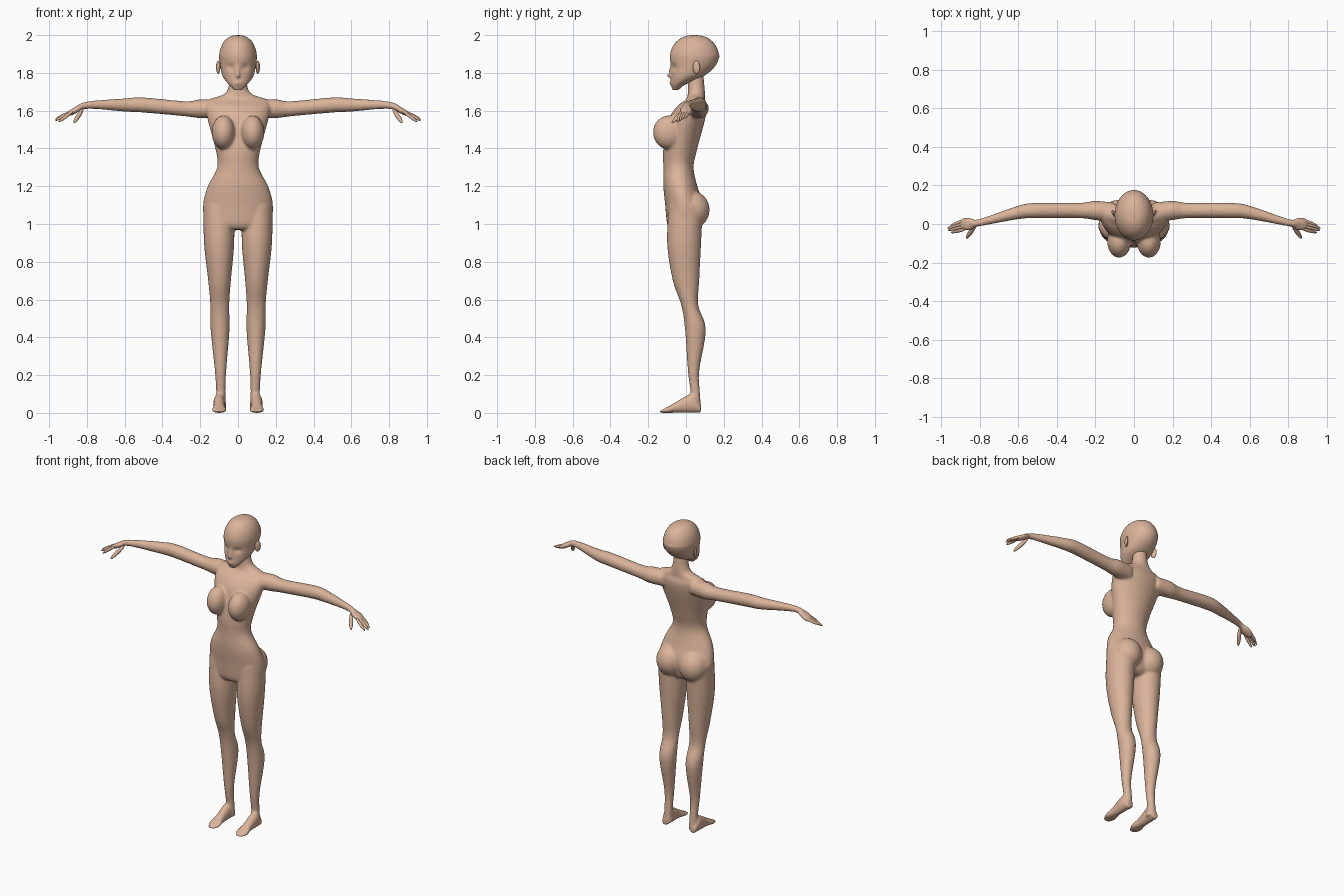
import bpy
import bmesh
import math
from mathutils import Matrix, Vector

if "Cube" in bpy.data.objects:
    bpy.data.objects.remove(bpy.data.objects["Cube"])

skin = bpy.data.materials.new("skin")
skin.use_nodes = True
skin.diffuse_color = (.7, .45, .32, 1)
skin.node_tree.nodes["Principled BSDF"].inputs["Base Color"].default_value = skin.diffuse_color

SIDES = {"left": 1, "right": -1}
PLACE = {"x": lambda along, across, up: (along, across, up),
         "y": lambda along, across, up: (across, along, up),
         "z": lambda along, across, up: (across, up, along)}


def smooth_rows(rows, steps=5):
    """Hermite interpolation through the given ring parameters."""
    rows = [Vector(row) for row in rows]
    padded = [rows[0], *rows, rows[-1]]
    result = []
    for before, start, end, after in zip(padded, rows, rows[1:], padded[3:]):
        leave, arrive = (end - before) / 2, (after - start) / 2
        for step in range(steps):
            t = step / steps
            blend = t * t * (3 - 2 * t)
            result.append(start.lerp(end, blend)
                          + leave * t * (1 - t) ** 2 - arrive * t * t * (1 - t))
    return result + [rows[-1]]


def loft(bm, axis, rows, sides=48):
    """Skin oval rings; each row is position, two centre values, two radii."""
    rings = []
    for along, across, up, width, depth in smooth_rows(rows):
        ring = []
        for index in range(sides):
            angle = math.tau * index / sides
            point = PLACE[axis](along, across + width * math.cos(angle),
                                up + depth * math.sin(angle))
            ring.append(bm.verts.new(point))
        rings.append(ring)
    for lower, upper in zip(rings, rings[1:]):
        for index in range(sides):
            bm.faces.new((lower[index - 1], lower[index], upper[index], upper[index - 1]))
    bm.faces.new(rings[0])
    bm.faces.new(rings[-1])


def front_to_back(rows):
    """Turn height, front, back, half width into upright ring rows."""
    return [(height, 0, (front + back) / 2, width, (back - front) / 2)
            for height, front, back, width in rows]


def ball(bm, centre, radii, turn=0, axis="Y"):
    matrix = (Matrix.Translation(centre) @ Matrix.Rotation(turn, 4, axis)
              @ Matrix.Diagonal((*radii, 1)))
    bmesh.ops.create_uvsphere(bm, u_segments=32, v_segments=20, radius=1, matrix=matrix)


def digit_shape(bm, start, end, radius):
    """A slim rounded finger between two points."""
    start, end = Vector(start), Vector(end)
    span = end - start
    matrix = (Matrix.Translation((start + end) / 2)
              @ span.to_track_quat("Z", "Y").to_matrix().to_4x4()
              @ Matrix.Diagonal((radius, radius, span.length / 2, 1)))
    bmesh.ops.create_uvsphere(bm, u_segments=16, v_segments=12, radius=1, matrix=matrix)


def finish(name, bm, side=1):
    bmesh.ops.scale(bm, vec=(side, 1, 1), verts=bm.verts)
    bmesh.ops.recalc_face_normals(bm, faces=bm.faces)
    for face in bm.faces:
        face.smooth = True
    mesh = bpy.data.meshes.new(name)
    bm.to_mesh(mesh)
    bm.free()
    mesh.materials.append(skin)
    obj = bpy.data.objects.new(name, mesh)
    bpy.context.collection.objects.link(obj)
    return obj


def mirror_left_half(bm):
    """Copy everything built so far to the other side."""
    copy = bmesh.ops.duplicate(bm, geom=bm.verts[:] + bm.edges[:] + bm.faces[:])
    verts = [item for item in copy["geom"] if isinstance(item, bmesh.types.BMVert)]
    bmesh.ops.scale(bm, vec=(-1, 1, 1), verts=verts)


body = bmesh.new()

# Leg
leg_rows = [(1.1, 0, .08, .09), (.9, -.01, .08, .09), (.7, 0, .06, .07),
            (.57, .02, .05, .045), (.44, .05, .05, .055), (.22, .04, .03, .03),
            (.1, .05, .025, .025), (.02, .05, .03, .03)]
loft(body, "z", [(height, .09 + height / 90, centre, width, depth)
                 for height, centre, width, depth in leg_rows])

# Foot, always resting on the floor
foot_rows = [(.08, .02, .04), (.04, .03, .1), (0, .03, .09),
             (-.05, .03, .06), (-.1, .04, .03), (-.14, .02, .01)]
loft(body, "y", [(along, .1, height / 2, width, height / 2)
                 for along, width, height in foot_rows])

# Arm and palm
arm_rows = [(.1, .06, 1.61, .05), (.2, .07, 1.61, .05), (.28, .07, 1.61, .04),
            (.5, .07, 1.63, .04), (.6, .06, 1.63, .035), (.79, .01, 1.63, .02),
            (.85, 0, 1.61, .02)]
loft(body, "x", [(*row, row[-1]) for row in arm_rows])
ball(body, (.865, 0, 1.6), (.055, .035, .016), .5)

# Chest and buttock
ball(body, (.077, -.09, 1.485), (.062, .085, .09))
ball(body, (.083, .03, 1.075), (.09, .095, .1))
mirror_left_half(body)

# Torso and neck
loft(body, "z", front_to_back([
    (.97, -.08, .04, .09), (1, -.1, .07, .17), (1.1, -.11, .09, .185),
    (1.2, -.12, .06, .16), (1.3, -.12, .04, .11), (1.4, -.12, .06, .12),
    (1.55, -.09, .1, .16), (1.62, -.05, .11, .17), (1.66, 0, .1, .15),
    (1.7, .01, .1, .06), (1.82, .01, .09, .04)]))

torso = finish("body", body)
merge = torso.modifiers.new("merge", "REMESH")
merge.mode = "VOXEL"
merge.voxel_size = .007
merge.use_smooth_shade = True
relax = torso.modifiers.new("relax", "SMOOTH")
relax.iterations = 8

# Fingers, fanned by rule, and thumb
for label, side in SIDES.items():
    hand = bmesh.new()
    for finger in range(4):
        reach = .95 + .02 * math.sin(finger)
        digit_shape(hand, (.87, finger * .016 - .025, 1.6),
                    (reach, finger * .012 - .045, 1.54 + finger * .007), .009)
    digit_shape(hand, (.82, 0, 1.61), (.87, -.075, 1.535), .012)
    finish(label + "_fingers", hand, side)

# Head: jaw rings below a rounded dome
head = bmesh.new()
jaw = front_to_back([(1.71, -.07, -.04, .02), (1.74, -.08, 0, .05),
                     (1.78, -.08, .09, .08), (1.83, -.08, .15, .093)])
dome = []
for step in range(8):
    angle = step * .22
    shrink = math.cos(angle) ** .85
    dome.append((1.88 + .12 * math.sin(angle), 0, .045, .1 * shrink, .13 * shrink))
loft(head, "z", jaw + dome, sides=96)

# Face relief: side offset, height, spread across, spread up, push back
RELIEF = {"eye socket": (.04, 1.83, .02, .015, .012),
          "nose bridge": (0, 1.81, .01, .02, -.01),
          "nose tip": (0, 1.785, .01, .01, -.02),
          "lips": (0, 1.745, .02, .01, -.006)}
for vert in head.verts:
    if vert.co.y < 0:
        for offset, height, across, up, push in RELIEF.values():
            distance = ((abs(vert.co.x) - offset) / across) ** 2 + ((vert.co.z - height) / up) ** 2
            vert.co.y += push * math.exp(-distance)
finish("head", head)

# Ears
for label, side in SIDES.items():
    ear = bmesh.new()
    ball(ear, (.105, .055, 1.83), (.009, .02, .035), -.4, "Z")
    finish(label + "_ear", ear, side)
